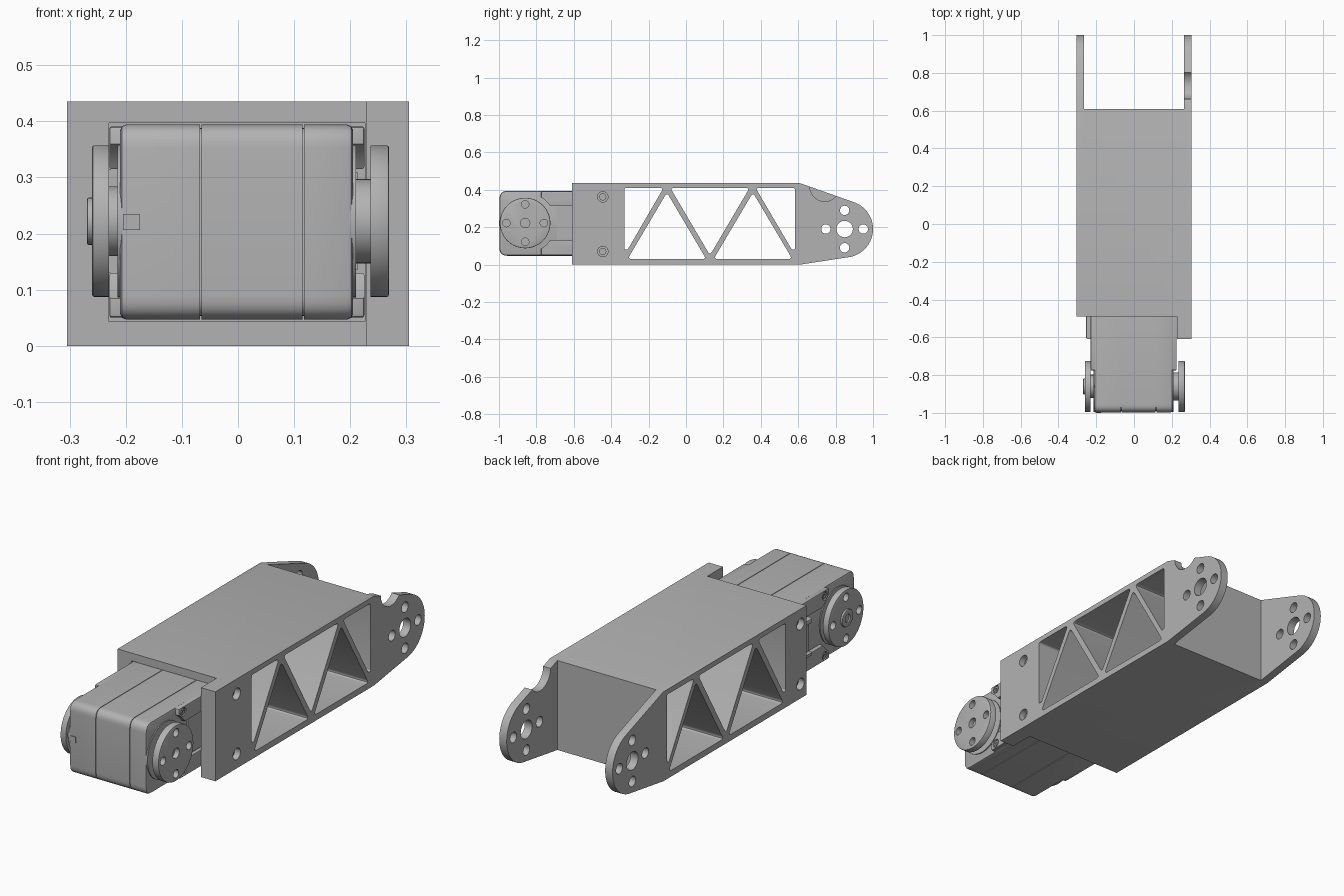
import bpy, bmesh, math
from mathutils import Vector

if "Cube" in bpy.data.objects:
    bpy.data.objects.remove(bpy.data.objects["Cube"])

grey = bpy.data.materials.new("mid grey")
grey.diffuse_color = (0.45, 0.45, 0.45, 1)
grey.use_nodes = True
grey.node_tree.nodes["Principled BSDF"].inputs["Base Color"].default_value = grey.diffuse_color


def rounded(pts, r, n=4):
    """Round every corner of a (y, z) polygon."""
    out = []
    for i, p in enumerate(pts):
        p = Vector(p)
        a, b = Vector(pts[i - 1]) - p, Vector(pts[(i + 1) % len(pts)]) - p
        d = min(r / math.tan(a.angle(b) / 2), a.length * 0.45, b.length * 0.45)
        a, b = p + a.normalized() * d, p + b.normalized() * d
        for k in range(n + 1):
            t = k / n
            out.append(a * (1 - t) ** 2 + p * 2 * t * (1 - t) + b * t * t)
    return out


def circle(y, z, r, n=40):
    return [(y + r * math.cos(2 * math.pi * k / n), z + r * math.sin(2 * math.pi * k / n))
            for k in range(n)]


def rect(y0, y1, z0, z1):
    return [(y0, z0), (y1, z0), (y1, z1), (y0, z1)]


def prism(name, pts, x0, x1, bevel_x=None, bevel=0.01):
    """Extrude a (y, z) profile along x, optionally bevelling the rim at one end."""
    bm = bmesh.new()
    face = bm.faces.new([bm.verts.new((x0, p[0], p[1])) for p in pts])
    ext = bmesh.ops.extrude_face_region(bm, geom=[face])
    moved = [g for g in ext["geom"] if isinstance(g, bmesh.types.BMVert)]
    bmesh.ops.translate(bm, vec=(x1 - x0, 0, 0), verts=moved)
    bmesh.ops.recalc_face_normals(bm, faces=bm.faces)
    if bevel_x is not None:
        rim = [e for e in bm.edges if all(abs(v.co.x - bevel_x) < 1e-5 for v in e.verts)]
        bmesh.ops.bevel(bm, geom=rim, offset=bevel, segments=2, profile=0.5, affect='EDGES')
    mesh = bpy.data.meshes.new(name)
    bm.to_mesh(mesh)
    bm.free()
    mesh.materials.append(grey)
    ob = bpy.data.objects.new(name, mesh)
    bpy.context.collection.objects.link(ob)
    return ob


def cut(ob, pts, x0=-1, x1=1):
    """Subtract a prism from an object."""
    tool = prism("cutter", pts, x0, x1)
    tool.hide_render = True
    bpy.context.view_layer.objects.active = ob
    mod = ob.modifiers.new("cut", 'BOOLEAN')
    mod.operation, mod.solver, mod.object = 'DIFFERENCE', 'EXACT', tool
    bpy.ops.object.modifier_apply(modifier=mod.name)
    bpy.data.objects.remove(tool)


def bolt_circle(y, z, d):
    return [(y + d, z), (y - d, z), (y, z + d), (y, z - d)]


# Frame: side outline with a rounded nose at the back
HY, HZ, HR = 0.848, 0.19, 0.152
nose = [(HY + HR * math.cos(math.radians(a)), HZ + HR * math.sin(math.radians(a)))
        for a in [-81 + 151.6 * k / 24 for k in range(25)]]
frame = prism("frame", [(-0.61, 0.435), (-0.61, 0), (0.61, 0)] + nose + [(0.61, 0.435)],
              -0.305, 0.305)
cut(frame, rect(0.61, 1.1, -0.1, 0.6), -0.265, 0.265)       # gap between rear arms
cut(frame, rect(-0.7, -0.49, -0.1, 0.6), -0.4, 0.228)       # open front, right plate stays
cut(frame, rect(-0.6, -0.36, 0.043, 0.397), -0.23, 0.226)   # motor pocket
cut(frame, circle(0.742, 0.418, 0.08), 0.2, 0.4)            # dip in the right arm

# Truss windows through the whole frame
for window in ([(-0.33, 0.08), (-0.312, 0.08), (-0.12, 0.41), (-0.33, 0.41)],
               [(-0.312, 0.03), (0.108, 0.03), (-0.102, 0.385)],
               [(0.128, 0.05), (0.34, 0.41), (-0.084, 0.41)],
               [(0.148, 0.03), (0.568, 0.03), (0.358, 0.385)],
               [(0.583, 0.08), (0.583, 0.41), (0.372, 0.41), (0.566, 0.08)]):
    cut(frame, rounded(window, 0.012))

# Arm bores and bolt holes
cut(frame, circle(HY, HZ, 0.044))
for y, z in bolt_circle(HY, HZ, 0.1):
    cut(frame, circle(y, z, 0.025, 24))

# Counterbored screws on both sides
for z in (0.07, 0.362):
    for s, side in ((-1, "left"), (1, "right")):
        cut(frame, circle(-0.445, z, 0.028, 24), s * 0.265, s * 0.4)
        screw = prism("frame_screw_" + side, circle(-0.445, z, 0.019, 20), s * 0.26, s * 0.28)
        cut(screw, circle(-0.445, z, 0.01, 6), s * 0.272, s * 0.3)

# Motor case: three shells with thin seams around an inner core
MY, MZ = -0.86, 0.222


def case(inset):
    return rounded(rect(-0.997 + inset, -0.365, 0.047 + inset, 0.394 - inset), 0.042, 6)


prism("case_core", case(0.006), -0.18, 0.18)
prism("case_left", case(0), -0.21, -0.068, -0.21)
prism("case_middle", case(0), -0.065, 0.115)
prism("case_right", case(0), 0.118, 0.205, 0.205)
prism("front_tab", rect(-1.0, -0.98, 0.206, 0.235), -0.205, -0.175)

# Cheeks, screws, hubs and horn discs on each side
for s, side, wall, hub_r, disc_in in ((-1, "left", 0.21, 0.062, 0.23), (1, "right", 0.205, 0.075, 0.236)):
    outer = 0.229 if s < 0 else 0.225
    for lo, hi, zs in ((0.05, 0.13, 0.075), (0.315, 0.391, 0.367)):
        cheek = prism("cheek_" + side, rounded(rect(-0.775, -0.37, lo, hi), 0.008, 2),
                      s * (wall - 0.01), s * outer, s * outer, 0.004)
        cut(cheek, circle(MY, MZ, 0.162, 64))
        cut(cheek, circle(-0.74, zs, 0.02, 20), s * (outer - 0.008), s * 0.3)
        screw = prism("case_screw_" + side, circle(-0.74, zs, 0.014, 16),
                      s * (wall - 0.005), s * (outer - 0.001))
        cut(screw, circle(-0.74, zs, 0.007, 6), s * (outer - 0.006), s * 0.3)
    prism("boss_" + side, circle(MY, MZ, 0.136, 64), s * (wall - 0.01), s * (wall + 0.005))
    prism("hub_" + side, circle(MY, MZ, hub_r, 48), s * (wall - 0.01), s * (disc_in + 0.005))
    disc = prism("horn_disc_" + side, circle(MY, MZ, 0.135, 64),
                 s * disc_in, s * (0.26 if s < 0 else 0.269), s * (0.26 if s < 0 else 0.269), 0.004)
    for y, z in bolt_circle(MY, MZ, 0.1):
        cut(disc, circle(y, z, 0.02, 24))
    if s > 0:
        cut(disc, circle(MY, MZ, 0.025, 24), 0.245, 0.3)
    else:
        cap = prism("horn_cap", circle(MY, MZ, 0.042, 32), -0.255, -0.269, -0.269, 0.003)
        cut(cap, circle(MY, MZ, 0.02, 24), -0.3, -0.262)

# Cable socket on the left and plain panel on the right
socket = prism("cable_socket", rect(-0.61, -0.48, 0.13, 0.315), -0.205, -0.255, -0.255, 0.012)
cut(socket, rect(-0.65, -0.55, 0.15, 0.295), -0.3, -0.235)
prism("side_panel", rect(-0.69, -0.4, 0.135, 0.31), 0.2, 0.213)

# Smooth the round surfaces, keep edges sharp
bpy.ops.object.select_all(action='DESELECT')
for ob in bpy.context.scene.objects:
    ob.select_set(True)
bpy.context.view_layer.objects.active = frame
bpy.ops.object.shade_smooth_by_angle(angle=math.radians(30))
